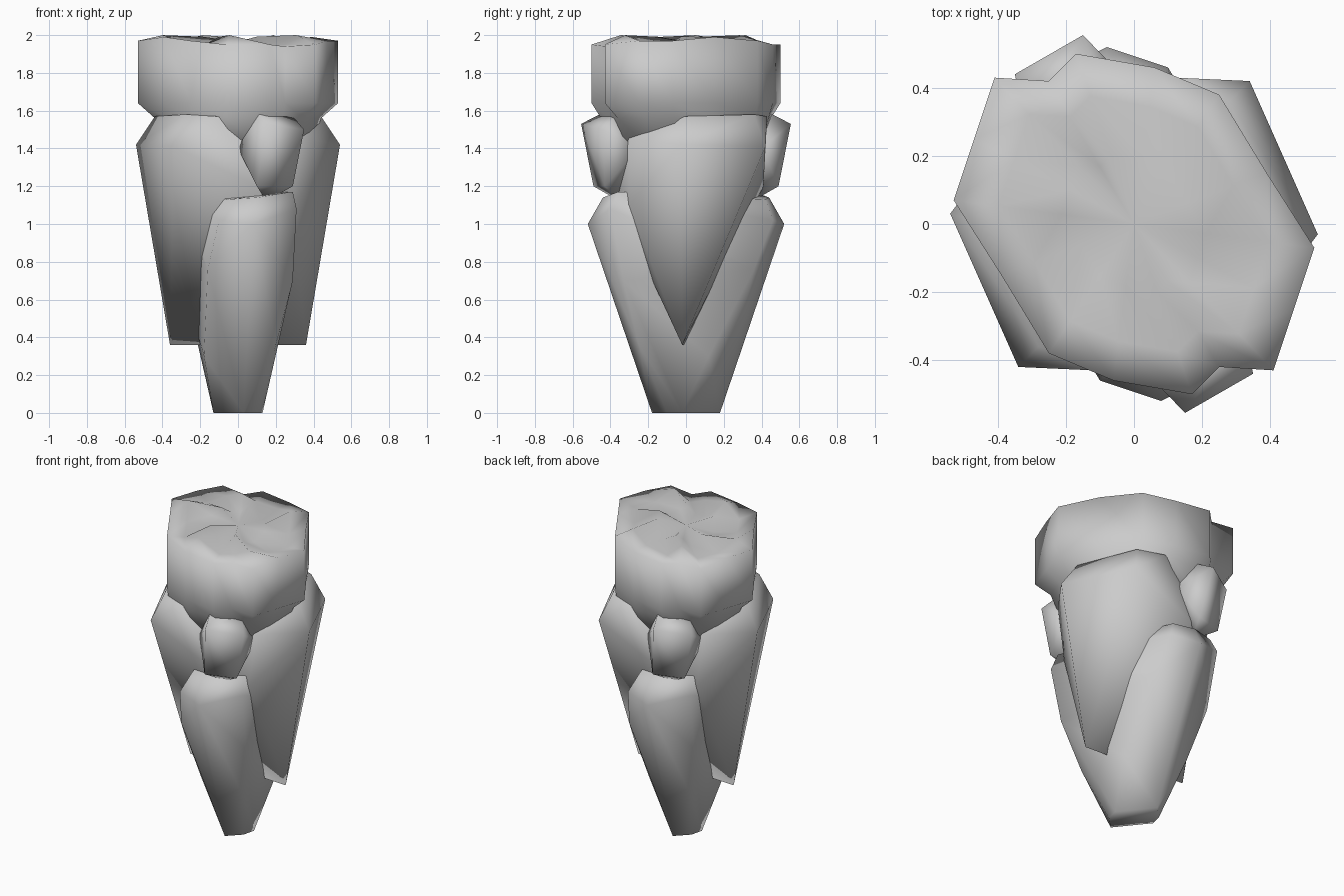
import bpy, bmesh, math

cube = bpy.data.objects.get("Cube")
if cube:
    bpy.data.objects.remove(cube)

stone = bpy.data.materials.new("grey stone")
stone.use_nodes = True
GREY = (0.6, 0.6, 0.6, 1)
stone.diffuse_color = GREY
stone.node_tree.nodes["Principled BSDF"].inputs["Base Color"].default_value = GREY


def both_sides(points):
    """Points plus their copies turned half a circle about z."""
    return points + [(-p[0], -p[1], *p[2:]) for p in points]


def finish(bm, name, angle):
    bmesh.ops.recalc_face_normals(bm, faces=bm.faces)
    mesh = bpy.data.meshes.new(name)
    bm.to_mesh(mesh)
    bm.free()
    mesh.materials.append(stone)
    ob = bpy.data.objects.new(name, mesh)
    bpy.context.collection.objects.link(ob)
    bpy.ops.object.select_all(action='DESELECT')
    ob.select_set(True)
    bpy.context.view_layer.objects.active = ob
    bpy.ops.object.shade_smooth_by_angle(angle=math.radians(angle))


def boulder(name, points, angle=80):
    """Chiselled block spanned by its corner points."""
    bm = bmesh.new()
    for p in points:
        bm.verts.new(p)
    bmesh.ops.convex_hull(bm, input=bm.verts)
    loose = [v for v in bm.verts if not v.link_faces]
    bmesh.ops.delete(bm, geom=loose, context='VERTS')
    finish(bm, name, angle)


# Tapered foot with a bulge on the front and back
boulder("lower_column", both_sides([
    (0.03, -0.18, 0), (0.11, -0.1, 0), (-0.13, 0.02, 0),
    (-0.18, -0.12, 0.3), (0.2, -0.25, 0.36), (0.29, -0.33, 0.7),
    (-0.16, -0.36, 0.76), (-0.1, -0.46, 1.02), (0.08, -0.52, 1.0),
    (0.31, -0.4, 1.08), (-0.05, -0.42, 1.13), (0.1, -0.44, 1.14),
    (0.29, -0.36, 1.17)]))

# Wedge with a low edge and an outer corner on each side
boulder("middle_wedge", both_sides([
    (0.36, -0.02, 0.36), (0.54, -0.03, 1.42), (0.34, 0.42, 1.41),
    (0.34, -0.3, 1.45), (0.29, -0.3, 1.1), (0.44, 0.0, 1.57),
    (0.28, 0.36, 1.58), (0.12, 0.43, 1.57), (0.1, -0.41, 1.2)]))

# Bulges on the front and back shoulders
bulge = [(0.15, -0.555, 1.53), (0.35, -0.44, 1.5), (0.1, -0.49, 1.2),
         (0.29, -0.43, 1.2), (0.0, -0.4, 1.4), (0.1, -0.42, 1.6),
         (0.28, -0.36, 1.58), (0.31, -0.25, 1.4), (0.15, -0.35, 1.12)]
boulder("front_bulge", bulge)
boulder("back_bulge", [(-x, -y, z) for x, y, z in bulge])

# Cap outline: x, y, rim height, undercut
outline = both_sides([
    (0.53, -0.07, 1.97, 0.83), (0.47, -0.25, 1.97, 0.85), (0.41, -0.43, 1.95, 0.84),
    (0.25, -0.42, 1.94, 0.96), (0.17, -0.5, 1.95, 0.9), (-0.06, -0.46, 1.95, 0.95),
    (-0.25, -0.38, 1.97, 0.98), (-0.39, -0.15, 1.99, 0.94)])
count = len(outline)
bm = bmesh.new()
rings = []


def add_ring(place):
    rings.append([bm.verts.new(place(i, *p)) for i, p in enumerate(outline)])


def worn_ring(scale, depth):
    """Uneven ring on the top surface."""
    add_ring(lambda i, x, y, rim, cut: (
        x * scale, y * scale, 1.965 + depth * math.sin(2.1 * i + 5 * scale)))


# Undercut, straight side and worn top of the cap
add_ring(lambda i, x, y, rim, cut: (x * cut * 0.88, y * cut * 0.88, 1.4))
add_ring(lambda i, x, y, rim, cut: (x * cut, y * cut, 1.56))
add_ring(lambda i, x, y, rim, cut: (x, y, 1.64))
add_ring(lambda i, x, y, rim, cut: (x, y, rim))
worn_ring(0.75, 0.035)
worn_ring(0.4, 0.03)
for low, high in zip(rings, rings[1:]):
    for i in range(count):
        j = (i + 1) % count
        bm.faces.new((low[i], low[j], high[j], high[i]))
bm.faces.new(rings[0])
peak = bm.verts.new((0, 0, 1.965))
for i in range(count):
    bm.faces.new((rings[-1][i], rings[-1][(i + 1) % count], peak))
finish(bm, "top_cap", 110)
